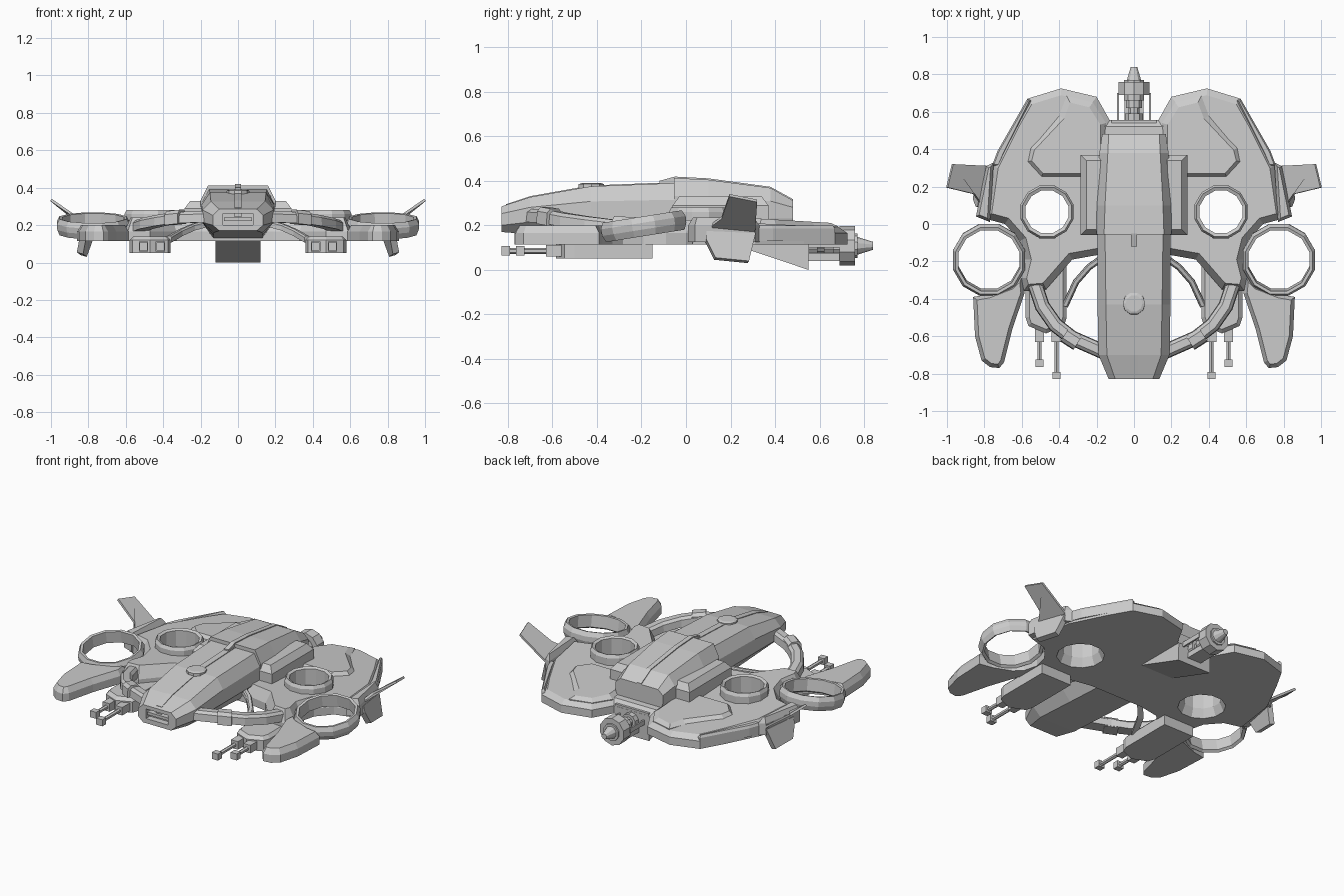
import bpy, bmesh
from math import sin, cos, pi, radians
from mathutils import Vector, Matrix

if "Cube" in bpy.data.objects:
    bpy.data.objects.remove(bpy.data.objects["Cube"])


def make(name, verts, faces, mirror=False, inset=None):
    """Mesh object; inset = (face index, width, height, slope along y)."""
    bm = bmesh.new()
    vs = [bm.verts.new(v) for v in verts]
    fs = [bm.faces.new([vs[i] for i in f]) for f in faces]
    bmesh.ops.recalc_face_normals(bm, faces=fs)
    if inset:
        idx, width, z, slope = inset
        bmesh.ops.inset_region(bm, faces=[fs[idx]], thickness=width, use_even_offset=True)
        for v in fs[idx].verts:
            v.co.z = z + slope * v.co.y
    me = bpy.data.meshes.new(name)
    bm.to_mesh(me)
    bm.free()
    ob = bpy.data.objects.new(name, me)
    bpy.context.collection.objects.link(ob)
    if mirror:
        ob.modifiers.new("Mirror", "MIRROR").use_mirror_merge = False
    return ob


def skin(name, rings, mirror=False, loop=False):
    """Bridge equal sized closed rings, capped unless looped."""
    n, m = len(rings[0]), len(rings)
    faces = [(k * n + i, k * n + (i + 1) % n, (k + 1) % m * n + (i + 1) % n, (k + 1) % m * n + i)
             for k in range(m if loop else m - 1) for i in range(n)]
    if not loop:
        faces += [tuple(range(n)), tuple(range((m - 1) * n, m * n))]
    return make(name, [p for r in rings for p in r], faces, mirror)


def slab(name, outline, z0, z1, z2, inset, slope=0.0, mirror=False):
    """Plan outline with vertical sides and a chamfered top."""
    n = len(outline)
    verts = [(x, y, z) for z in (z0, z1) for x, y in outline]
    faces = [tuple(range(n, 2 * n)), tuple(range(n))]
    faces += [(i, (i + 1) % n, n + (i + 1) % n, n + i) for i in range(n)]
    return make(name, verts, faces, mirror, (0, inset, z2, slope))


def box(name, x0, x1, y0, y1, z0, z1, mirror=False):
    return skin(name, [[(x0, y, z0), (x1, y, z0), (x1, y, z1), (x0, y, z1)] for y in (y0, y1)], mirror)


def hull(name, sections):
    """Loft eight-sided sections (y, bottom, middle, top half widths, three heights)."""
    rings = []
    for y, wb, wm, wt, zb, zm, zt in sections:
        half = [(wb, zb), (wm, zm), (wm, (zm + zt) / 2 + 0.01), (wt, zt)]
        rings.append([(x, y, z) for x, z in half] + [(-x, y, z) for x, z in reversed(half)])
    return skin(name, rings)


def fan_ring(name, center, profile, tilt=0.0, n=12):
    """Faceted duct from an (r, z) cross-section."""
    rot = Matrix.Rotation(radians(tilt), 3, 'X')
    rings = []
    for k in range(n):
        a = 2 * pi * (k + 0.5) / n
        rings.append([Vector(center) + rot @ Vector((r * cos(a), r * sin(a), z)) for r, z in profile])
    return skin(name, rings, True, True)


def turned(name, x, z, stations, n=8, mirror=False):
    """Solid turned about a line along y from (y, radius) stations."""
    return skin(name, [[(x + r * cos(2 * pi * (i + .5) / n), y, z + r * sin(2 * pi * (i + .5) / n))
                        for i in range(n)] for y, r in stations], mirror)


def sweep(name, path, w, h):
    """Rectangular bar along a path, mirrored."""
    pts = [Vector(p) for p in path]
    rings = []
    for i, p in enumerate(pts):
        t = pts[min(i + 1, len(pts) - 1)] - pts[max(i - 1, 0)]
        s = Vector((t.y, -t.x, 0)).normalized() * w / 2
        up = Vector((0, 0, h / 2))
        rings.append([p - s - up, p + s - up, p + s * 0.9 + up * 0.5, p + s * 0.5 + up,
                      p - s * 0.5 + up, p - s * 0.9 + up * 0.5])
    return skin(name, rings, True)


def fin(name, pts, thick):
    ob = make(name, pts, [tuple(range(len(pts)))])
    mod = ob.modifiers.new("Solidify", "SOLIDIFY")
    mod.thickness, mod.offset = thick, 0
    ob.modifiers.new("Mirror", "MIRROR").use_mirror_merge = False


def cut(ob, cutter):
    mod = ob.modifiers.new("Cut", "BOOLEAN")
    mod.object, mod.operation, mod.solver = cutter, 'DIFFERENCE', 'EXACT'
    cutter.hide_render = True
    cutter.hide_set(True)


# Wing body with duct holes
half = [(0.13, 0.555), (0.2, 0.68), (0.39, 0.725), (0.57, 0.67), (0.65, 0.53), (0.73, 0.37), (0.76, 0.31),
        (0.8, 0.03), (0.69, 0.0), (0.61, -0.09), (0.585, -0.19), (0.61, -0.29), (0.59, -0.36),
        (0.47, -0.35), (0.33, -0.19), (0.19, -0.165)]
wing = slab("wing_body", half + [(-x, y) for x, y in reversed(half)], 0.115, 0.165, 0.225, 0.035, -0.05)
hole = []
for s in (1, -1):
    ring = [(s * 0.465 + 0.143 * cos(2 * pi * (k + .5) / 12), 0.065 + 0.143 * sin(2 * pi * (k + .5) / 12))
            for k in range(12)]
    cut(wing, skin("duct_cutter", [[(x, y, z) for x, y in ring] for z in (0, 0.5)]))

# Raised rear wing panels and wingtip pylons
slab("wing_panel", [(0.15, 0.54), (0.22, 0.65), (0.36, 0.685), (0.4, 0.58), (0.56, 0.41), (0.58, 0.33),
                    (0.5, 0.24), (0.15, 0.24)], 0.15, 0.195, 0.25, 0.03, -0.06, True)
slab("wing_edge_strip", [(0.55, 0.66), (0.57, 0.67), (0.73, 0.39), (0.76, 0.31), (0.72, 0.31), (0.69, 0.38)],
     0.13, 0.185, 0.2, 0.008, 0, True)
slab("tip_pylon", [(0.75, 0.33), (0.79, 0.31), (0.845, 0.04), (0.77, 0.01)], 0.125, 0.2, 0.235, 0.015, 0, True)

# Fan ducts
fan_ring("inner_duct", (0.465, 0.065, 0), [(0.118, 0.272), (0.136, 0.28), (0.147, 0.26), (0.147, 0.115),
                                           (0.142, 0.115), (0.118, 0.17)])
fan_ring("outer_duct", (0.775, -0.19, 0.197), [(0.168, -0.035), (0.185, -0.045), (0.198, -0.015),
                                               (0.2, 0.015), (0.186, 0.043), (0.17, 0.04)], 9)

# Forward pods
slab("front_pod", [(0.86, -0.39), (0.85, -0.6), (0.815, -0.73), (0.77, -0.765), (0.72, -0.77), (0.695, -0.74),
                   (0.65, -0.56), (0.585, -0.37), (0.595, -0.27), (0.66, -0.33), (0.775, -0.375)],
     0.115, 0.165, 0.2, 0.02, 0, True)

# Fuselage with nose intake
nose = hull("fuselage", [(-0.83, 0.1, 0.135, 0.1, 0.17, 0.2, 0.285), (-0.7, 0.13, 0.19, 0.145, 0.16, 0.215, 0.327),
                         (-0.43, 0.13, 0.195, 0.15, 0.145, 0.22, 0.375), (-0.05, 0.13, 0.195, 0.155, 0.125, 0.22, 0.39)])
cut(nose, box("intake_cutter", -0.08, 0.08, -0.9, -0.79, 0.2, 0.262))
box("intake_slat", -0.075, 0.075, -0.82, -0.785, 0.222, 0.24)
hull("rear_cowl", [(-0.055, 0.18, 0.2, 0.16, 0.15, 0.23, 0.413), (0.1, 0.18, 0.2, 0.155, 0.15, 0.23, 0.405),
                   (0.38, 0.17, 0.185, 0.14, 0.15, 0.23, 0.368), (0.48, 0.15, 0.17, 0.135, 0.17, 0.23, 0.312)])
slab("side_nacelle", [(0.15, -0.06), (0.285, -0.06), (0.285, 0.37), (0.15, 0.37)], 0.18, 0.29, 0.33, 0.03, 0, True)

# Spine strips and roof hatch
skin("front_spine", [[(-0.02, y, z - 0.05), (0.02, y, z - 0.05), (0.02, y, z), (-0.02, y, z)]
                     for y, z in ((-0.81, 0.294), (-0.7, 0.331), (-0.43, 0.379), (-0.05, 0.394))])
skin("rear_spine", [[(-0.015, y, z - 0.05), (0.015, y, z - 0.05), (0.015, y, z), (-0.015, y, z)]
                    for y, z in ((-0.12, 0.4), (-0.05, 0.419), (0.1, 0.411), (0.38, 0.373), (0.48, 0.318))])
skin("roof_hatch", [[(r * cos(k * pi / 5), -0.425 + r * sin(k * pi / 5), z) for k in range(10)]
                    for r, z in ((0.062, 0.34), (0.06, 0.385), (0.045, 0.39))])

# Curved arms between nose and wings
sweep("nose_arm", [(0.53, -0.32, 0.195), (0.49, -0.44, 0.21), (0.42, -0.54, 0.225), (0.33, -0.61, 0.24),
                   (0.16, -0.685, 0.245)], 0.08, 0.06)
sweep("arm_clamp", [(0.37, -0.59, 0.237), (0.3, -0.635, 0.245)], 0.09, 0.075)
sweep("belly_strut", [(0.14, -0.16, 0.215), (0.24, -0.23, 0.19), (0.31, -0.31, 0.16), (0.37, -0.44, 0.125)], 0.035, 0.035)

# Gun pods with twin barrels
slab("gun_pod", [(0.36, -0.15), (0.36, -0.5), (0.375, -0.545), (0.47, -0.585), (0.565, -0.545), (0.58, -0.5),
                 (0.58, -0.15)], 0.05, 0.12, 0.14, 0.02, 0, True)
for x, tip in ((0.415, -0.83), (0.505, -0.765)):
    box("gun_breech", x - 0.025, x + 0.025, -0.63, -0.53, 0.06, 0.112, True)
    turned("gun_barrel", x, 0.085, [(tip, 0.013), (-0.6, 0.013)], 6, True)
    box("gun_muzzle", x - 0.022, x + 0.022, tip, tip + 0.04, 0.065, 0.107, True)

# Wingtip fins
fin("upper_fin", [(0.77, 0.31, 0.165), (0.97, 0.32, 0.31), (1.0, 0.195, 0.335), (0.855, 0.16, 0.235),
                  (0.8, 0.08, 0.175)], 0.014)
fin("lower_fin", [(0.78, 0.31, 0.16), (0.825, 0.28, 0.035), (0.845, 0.13, 0.05), (0.83, 0.09, 0.13),
                  (0.82, 0.09, 0.17)], 0.035)

# Belly ramp and tail turret
skin("belly_ramp", [[(x, 0.2, 0.118), (x, 0.55, 0.0), (x, 0.555, 0.18), (x, 0.2, 0.18)] for x in (-0.12, 0.12)])
turned("tail_turret", 0, 0.108, [(0.54, 0.05), (0.59, 0.05), (0.59, 0.032), (0.62, 0.032), (0.62, 0.045), (0.66, 0.045),
                                 (0.66, 0.055), (0.77, 0.055), (0.77, 0.04), (0.84, 0.018)], 10)
turned("turret_collar", 0, 0.108, [(0.69, 0.088), (0.76, 0.088)], 10)
box("turret_frame", 0.08, 0.09, 0.54, 0.7, 0.1, 0.13, True)
box("turret_cradle", -0.05, 0.05, 0.54, 0.69, 0.04, 0.075)
